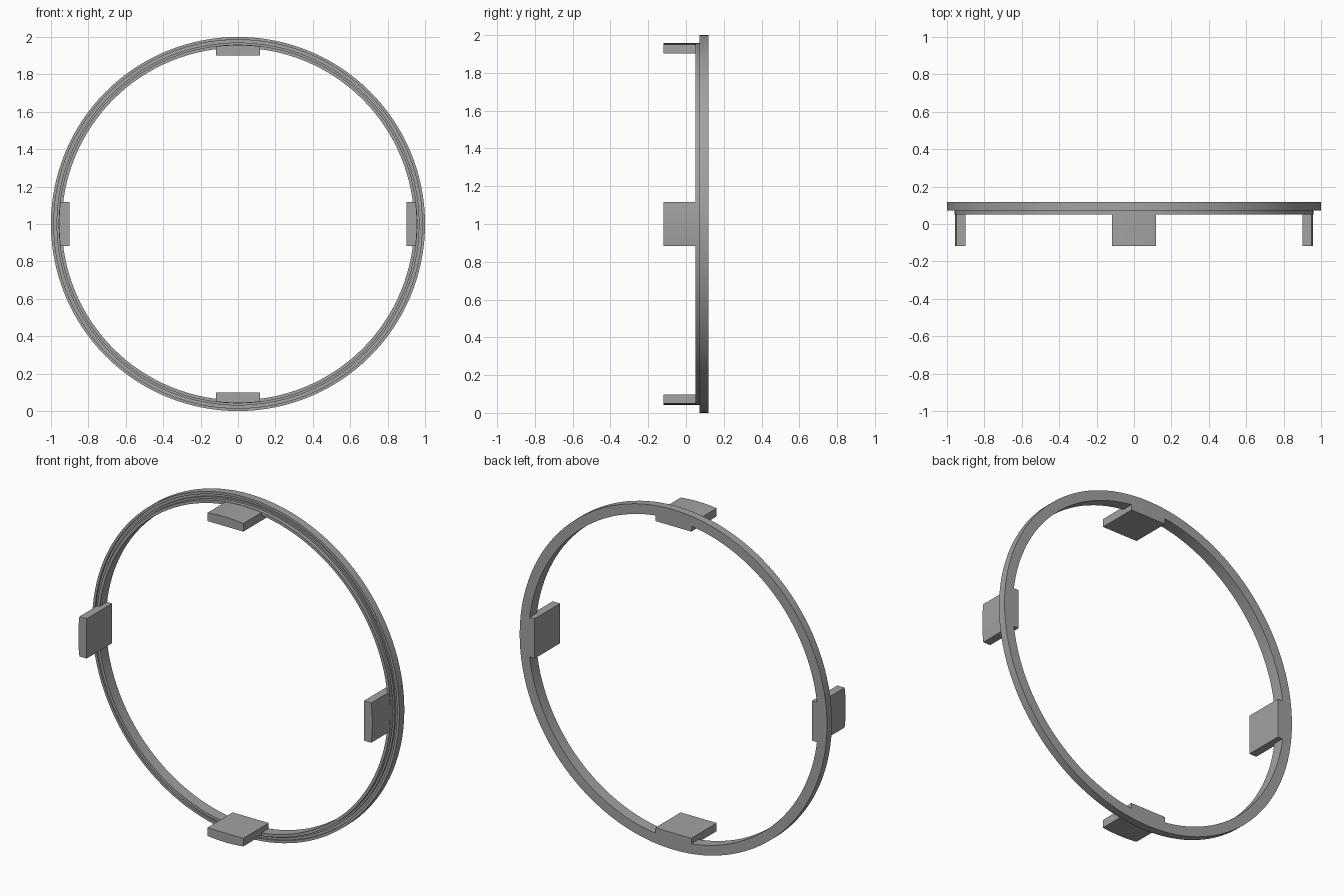
import bpy, bmesh, math

if "Cube" in bpy.data.objects:
    bpy.data.objects.remove(bpy.data.objects["Cube"])

N = 128
CZ = 1.0
D = 0.118  # half depth

# dark grey paint
grey = bpy.data.materials.new("dark_grey")
grey.diffuse_color = (0.36, 0.36, 0.36, 1.0)
grey.use_nodes = True
grey.node_tree.nodes["Principled BSDF"].inputs["Base Color"].default_value = grey.diffuse_color


def finish(name, bm):
    bmesh.ops.recalc_face_normals(bm, faces=bm.faces)
    me = bpy.data.meshes.new(name)
    bm.to_mesh(me)
    bm.free()
    me.materials.append(grey)
    ob = bpy.data.objects.new(name, me)
    bpy.context.collection.objects.link(ob)
    bpy.ops.object.select_all(action='DESELECT')
    ob.select_set(True)
    bpy.context.view_layer.objects.active = ob
    bpy.ops.object.shade_smooth_by_angle(angle=math.radians(30))
    return ob


def lathe(name, profile):
    """Revolve a closed (radius, y) profile about the y axis through the ring centre."""
    bm = bmesh.new()
    rings = []
    for i in range(N):
        a = 2 * math.pi * i / N
        rings.append([bm.verts.new((r * math.sin(a), y, CZ + r * math.cos(a)))
                      for r, y in profile])
    m = len(profile)
    for i in range(N):
        p, q = rings[i], rings[(i + 1) % N]
        for j in range(m):
            k = (j + 1) % m
            bm.faces.new((p[j], p[k], q[k], q[j]))
    return finish(name, bm)


def tab(name, angle):
    """Block with flat inner face and curved outer face, sunk into the ring."""
    half, inner, outer = 0.117, 0.902, 0.957
    span = math.asin(half / outer)
    pts = [(-half, inner)]
    pts += [(outer * math.sin(t), outer * math.cos(t))
            for t in (span * (k / 4 - 1) for k in range(9))]
    pts.append((half, inner))
    c, s = math.cos(angle), math.sin(angle)
    bm = bmesh.new()
    front, back = [[bm.verts.new((u * c + v * s, y, CZ - u * s + v * c))
                    for u, v in pts] for y in (-D, D)]
    bm.faces.new(front)
    bm.faces.new(back)
    for i in range(len(pts)):
        k = (i + 1) % len(pts)
        bm.faces.new((front[i], front[k], back[k], back[i]))
    return finish(name, bm)


# stepped rim: inner lip toward the front, shallow groove, outer flange
lathe("rim", [(0.942, D), (1.0, D), (1.0, 0.072), (0.985, 0.072),
              (0.985, 0.082), (0.970, 0.082), (0.970, 0.072), (0.959, 0.072),
              (0.959, 0.050), (0.942, 0.050)])

# four mounting tabs
for i, side in enumerate(("top", "right", "bottom", "left")):
    tab(side + "_tab", i * math.pi / 2)
